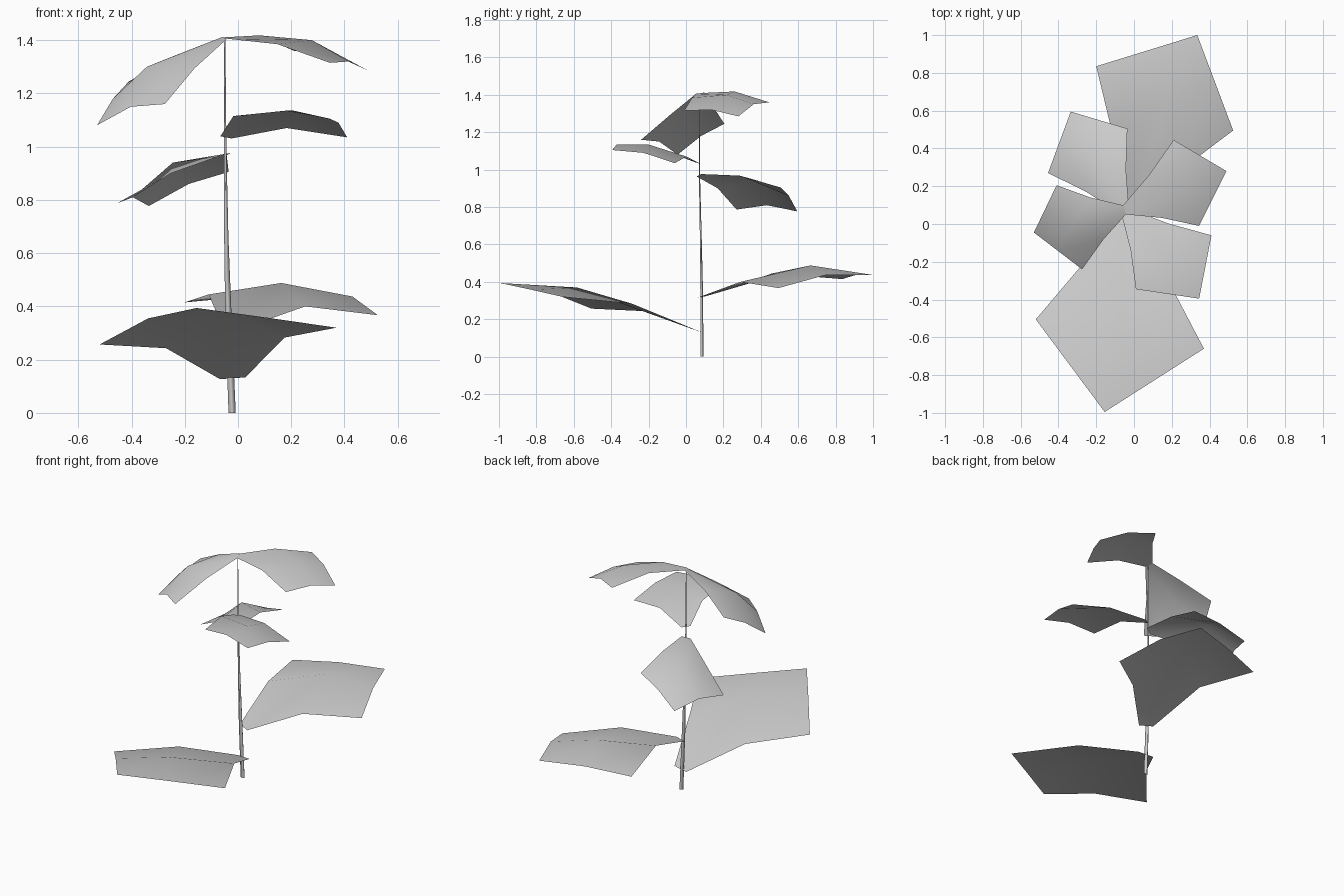
import bpy
import bmesh
from mathutils import Vector

cube = bpy.data.objects.get("Cube")
if cube:
    bpy.data.objects.remove(cube, do_unlink=True)


def make_material(name, colour):
    material = bpy.data.materials.new(name)
    material.use_nodes = True
    material.diffuse_color = colour
    material.node_tree.nodes["Principled BSDF"].inputs["Base Color"].default_value = colour
    return material


plant_grey = make_material("plant grey", (0.6, 0.6, 0.6, 1))


def finish(name, bm):
    mesh = bpy.data.meshes.new(name)
    bm.to_mesh(mesh)
    bm.free()
    mesh.materials.append(plant_grey)
    mesh.shade_smooth()
    obj = bpy.data.objects.new(name, mesh)
    bpy.context.collection.objects.link(obj)
    return obj


def make_leaf(name, base, first, tip, second, edge_heights, centre_height):
    """Arched kite-shaped blade; corners run anticlockwise seen from above."""
    base, first, tip, second = map(Vector, (base, first, tip, second))
    half_base = (first - second).normalized() * (tip - base).length * 0.043
    bm = bmesh.new()

    def middle(a, b, height):
        point = (a + b) / 2
        point.z = height
        return bm.verts.new(point)

    heel_a = bm.verts.new(base + half_base)
    heel_b = bm.verts.new(base - half_base)
    corner_a, corner_t, corner_b = [bm.verts.new(p) for p in (first, tip, second)]
    loop = (base, first, tip, second)
    side_a, top_a, top_b, side_b = [
        middle(loop[i], loop[(i + 1) % 4], h) for i, h in enumerate(edge_heights)]
    centre = middle(first, second, centre_height)

    # Narrow heel, then the three broad panels
    bm.faces.new((heel_b, heel_a, centre))
    bm.faces.new((heel_a, side_a, centre))
    bm.faces.new((heel_b, centre, side_b))
    bm.faces.new((side_a, corner_a, top_a, centre))
    bm.faces.new((centre, top_a, corner_t, top_b))
    bm.faces.new((side_b, centre, top_b, corner_b))
    return finish(name, bm)


# Two broad leaves near the ground
make_leaf("lower_front_leaf", (-0.02, 0.085, 0.13), (-0.52, -0.505, 0.257),
          (-0.155, -0.995, 0.394), (0.37, -0.66, 0.32), (0.243, 0.355, 0.358, 0.283), 0.37)
make_leaf("lower_back_leaf", (-0.02, 0.085, 0.32), (0.525, 0.495, 0.367),
          (0.335, 1.0, 0.437), (-0.2, 0.835, 0.415), (0.4, 0.437, 0.44, 0.445), 0.488)

# Two smaller leaves halfway up
make_leaf("middle_back_leaf", (-0.05, 0.07, 0.97), (-0.035, 0.505, 0.905),
          (-0.335, 0.595, 0.777), (-0.455, 0.27, 0.787), (0.968, 0.86, 0.81, 0.9), 0.94)
make_leaf("middle_front_leaf", (-0.045, 0.065, 1.035), (0.01, -0.345, 1.115),
          (0.345, -0.395, 1.105), (0.41, -0.06, 1.035), (1.115, 1.135, 1.09, 1.07), 1.135)

# Two drooping leaves at the crown
make_leaf("crown_right_leaf", (-0.05, 0.075, 1.408), (-0.41, 0.205, 1.245),
          (-0.53, -0.045, 1.08), (-0.275, -0.24, 1.16), (1.345, 1.18, 1.15, 1.295), 1.3)
make_leaf("crown_left_leaf", (-0.05, 0.075, 1.408), (0.345, -0.01, 1.315),
          (0.49, 0.28, 1.285), (0.21, 0.445, 1.36), (1.385, 1.32, 1.35, 1.418), 1.4)


# Slim three-sided stem, tapering and leaning as it rises
def make_stem(rings):
    bm = bmesh.new()
    previous = None
    for x, y, z, width in rings:
        ring = [bm.verts.new((x + width * u, y + width * v, z))
                for u, v in ((-0.5, -0.2), (0.5, -0.2), (0.1, 0.4))]
        if previous:
            for i in range(3):
                j = (i + 1) % 3
                bm.faces.new((previous[i], previous[j], ring[j], ring[i]))
        previous = ring
    return finish("stem", bm)


stem = make_stem([(-0.022, 0.083, 0, 0.027), (-0.036, 0.081, 0.36, 0.024),
                  (-0.044, 0.077, 0.66, 0.016), (-0.048, 0.071, 0.97, 0.01),
                  (-0.05, 0.07, 1.405, 0.005)])
